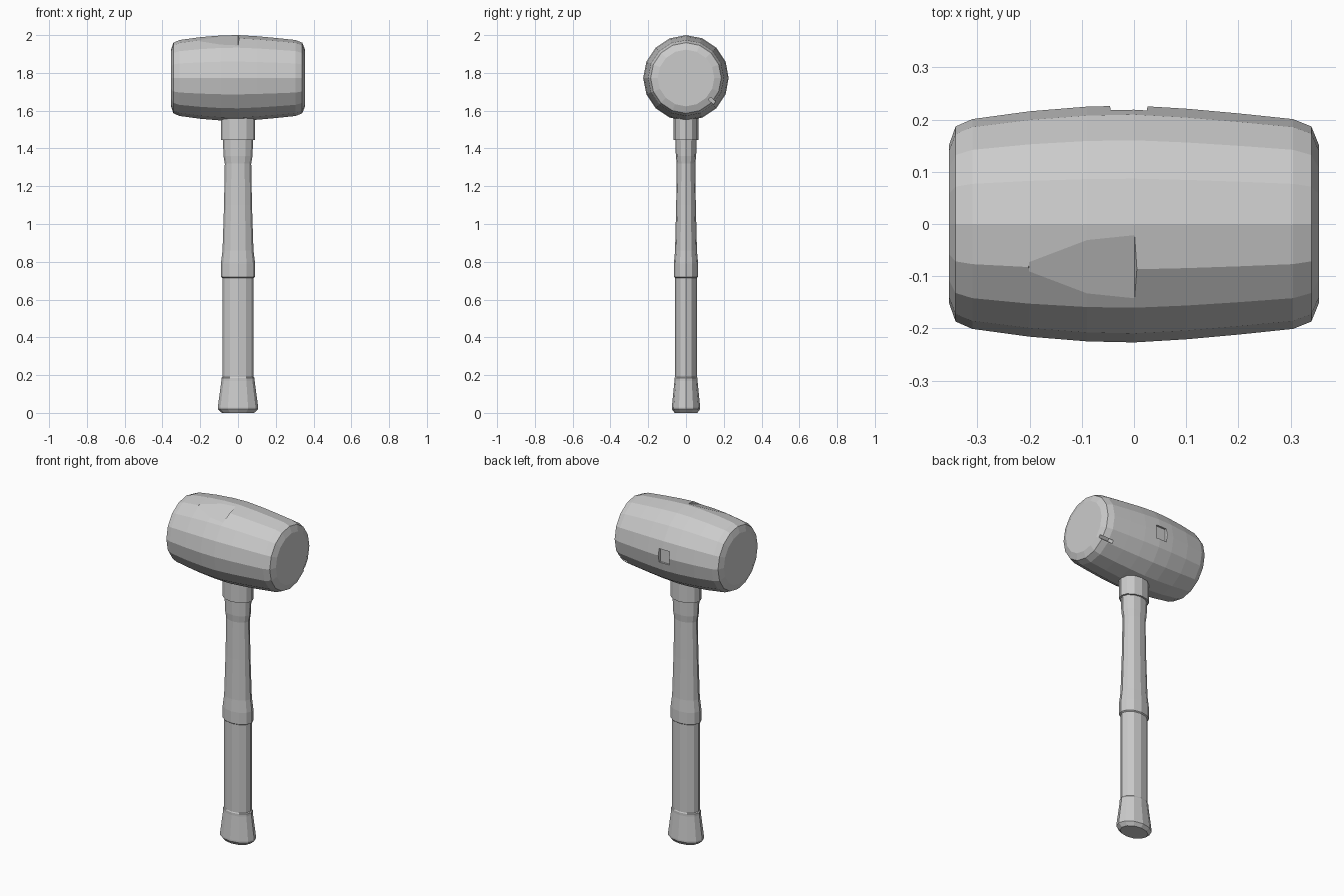
import bpy, bmesh, math
from mathutils import Vector, Matrix

cube = bpy.data.objects.get("Cube")
if cube:
    bpy.data.objects.remove(cube, do_unlink=True)

GREY = (0.6, 0.6, 0.6, 1)
mat = bpy.data.materials.new("plain grey")
mat.use_nodes = True
mat.diffuse_color = GREY
mat.node_tree.nodes["Principled BSDF"].inputs["Base Color"].default_value = GREY

HEAD_Z = 1.773


def loft(name, rings, sides):
    """Skin elliptical rings (height, half width x, half width y) along z."""
    bm = bmesh.new()
    loops = []
    for z, rx, ry in rings:
        angles = [2 * math.pi * i / sides for i in range(sides)]
        loops.append([bm.verts.new((rx * math.cos(a), ry * math.sin(a), z)) for a in angles])
    for low, high in zip(loops, loops[1:]):
        for i in range(sides):
            j = (i + 1) % sides
            bm.faces.new((low[i], low[j], high[j], high[i]))
    bm.faces.new(loops[0][::-1])
    bm.faces.new(loops[-1])
    return finish(name, bm)


def finish(name, bm):
    bmesh.ops.recalc_face_normals(bm, faces=bm.faces)
    mesh = bpy.data.meshes.new(name)
    bm.to_mesh(mesh)
    bm.free()
    mesh.materials.append(mat)
    obj = bpy.data.objects.new(name, mesh)
    bpy.context.collection.objects.link(obj)
    return obj


def carve(target, name, size, offset, angle):
    """Cut a box out of the head; angle turns it about x, offset is (x, radius)."""
    bm = bmesh.new()
    bmesh.ops.create_cube(bm, size=1)
    bmesh.ops.scale(bm, vec=size, verts=bm.verts)
    # Taper the inner side so the dent has sloping ends
    for v in bm.verts:
        if v.co.z < 0:
            v.co.x *= 0.75
    bmesh.ops.translate(bm, vec=(offset[0], 0, offset[1] + size[2] / 2), verts=bm.verts)
    turn = Matrix.Translation((0, 0, HEAD_Z)) @ Matrix.Rotation(angle, 4, "X")
    bmesh.ops.transform(bm, matrix=turn, verts=bm.verts)
    cutter = finish(name, bm)
    cutter.hide_render = True
    mod = target.modifiers.new(name, "BOOLEAN")
    mod.operation = "DIFFERENCE"
    mod.solver = "EXACT"
    mod.object = cutter
    bpy.context.view_layer.objects.active = target
    bpy.ops.object.modifier_apply(modifier=name)
    bpy.data.objects.remove(cutter, do_unlink=True)


# Barrel-shaped head, lofted upright and then laid along x
barrel = [(-0.355, 0.15), (-0.342, 0.187), (-0.31, 0.201), (-0.2, 0.216), (-0.09, 0.225),
          (0, 0.227), (0.1, 0.221), (0.2, 0.212), (0.305, 0.201), (0.34, 0.187), (0.355, 0.15)]
head = loft("mallet_head", [(x, r, r) for x, r in barrel], 16)
head.data.transform(Matrix.Translation((0, 0, HEAD_Z)) @ Matrix.Rotation(math.pi / 2, 4, "Y"))

# Wear marks: long shallow flat on top, dent at the back, crack in the left end
carve(head, "top_flat", (0.27, 0.3, 0.1), (-0.1, 0.214), math.radians(22.5))
carve(head, "back_dent", (0.09, 0.08, 0.1), (-0.01, 0.208), math.radians(-90))
carve(head, "end_crack", (0.16, 0.018, 0.1), (0.345, 0.165), math.radians(-131))

# Oval handle with flared butt and a raised grip step
handle_rings = [
    (0, 0.085, 0.06), (0.02, 0.107, 0.075), (0.03, 0.107, 0.075), (0.17, 0.088, 0.061),
    (0.185, 0.088, 0.061), (0.19, 0.083, 0.058), (0.715, 0.083, 0.058), (0.72, 0.091, 0.064),
    (0.79, 0.091, 0.064), (0.86, 0.082, 0.058), (1.1, 0.074, 0.052), (1.32, 0.07, 0.049),
    (1.36, 0.077, 0.054), (1.46, 0.08, 0.056)]
loft("handle", handle_rings, 12)

# Collar joining the handle to the head
loft("handle_collar", [(1.445, 0.091, 0.066), (1.6, 0.091, 0.066)], 12)
